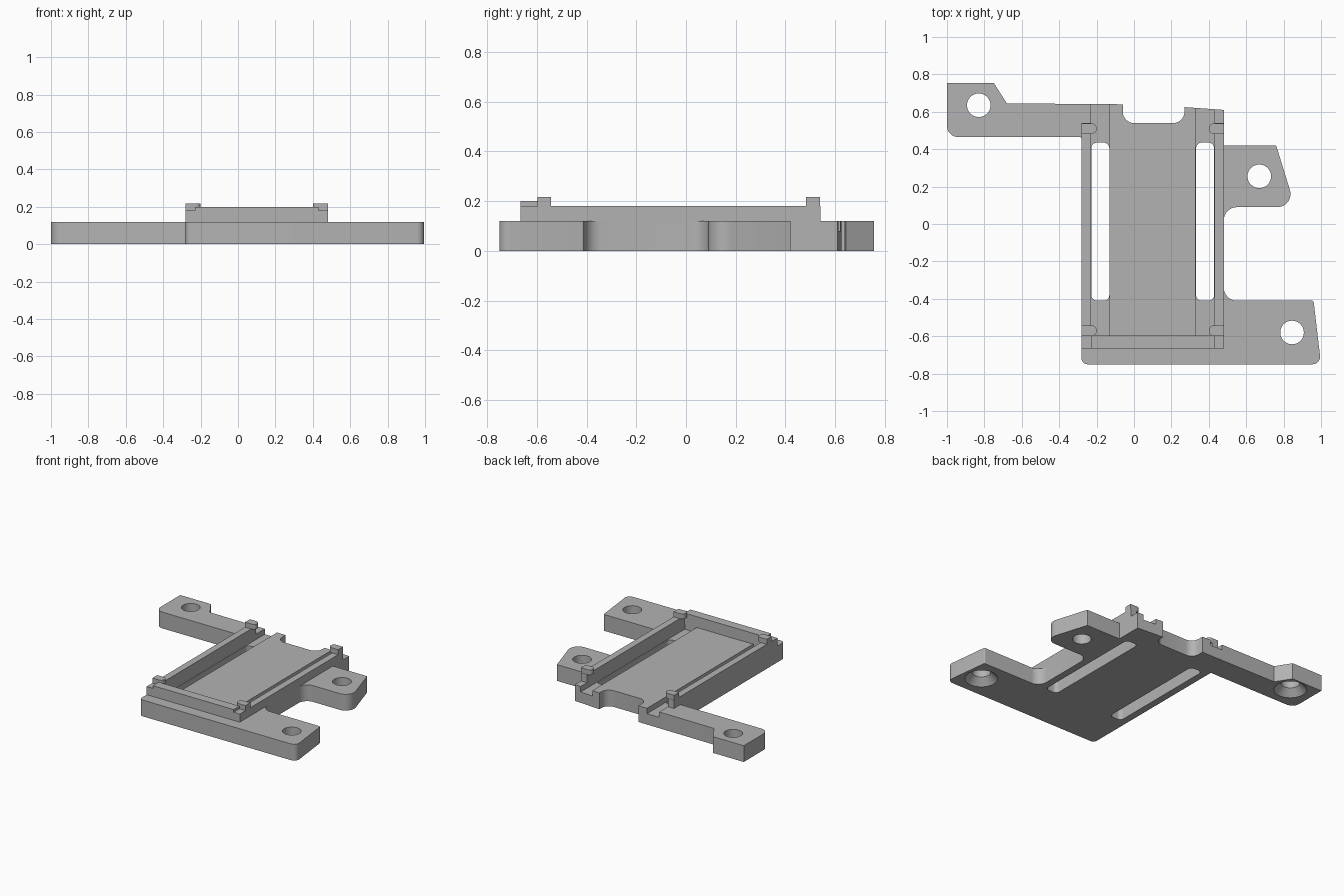
import bpy, bmesh, math
from mathutils import Vector

cube = bpy.data.objects.get("Cube")
if cube:
    bpy.data.objects.remove(cube, do_unlink=True)

grey = bpy.data.materials.new("plain_grey")
grey.use_nodes = True
GREY = (0.45, 0.45, 0.45, 1)
grey.diffuse_color = GREY
grey.node_tree.nodes["Principled BSDF"].inputs["Base Color"].default_value = GREY


def rounded(corners, steps=8):
    """Turn (x, y, radius) corners into an outline with filleted corners."""
    pts = []
    for i, (x, y, r) in enumerate(corners):
        p = Vector((x, y))
        if r == 0:
            pts.append(p)
            continue
        a = (Vector(corners[i - 1][:2]) - p).normalized()
        b = (Vector(corners[(i + 1) % len(corners)][:2]) - p).normalized()
        half = a.angle(b) / 2
        centre = p + (a + b).normalized() * r / math.sin(half)
        start = p + a * r / math.tan(half) - centre
        end = p + b * r / math.tan(half) - centre
        sweep = start.angle_signed(end)
        for k in range(steps + 1):
            t = -sweep * k / steps
            c, s = math.cos(t), math.sin(t)
            pts.append(centre + Vector((start.x * c - start.y * s,
                                        start.x * s + start.y * c)))
    return pts


def finish(name, bm):
    bmesh.ops.recalc_face_normals(bm, faces=bm.faces)
    mesh = bpy.data.meshes.new(name)
    bm.to_mesh(mesh)
    bm.free()
    mesh.materials.append(grey)
    ob = bpy.data.objects.new(name, mesh)
    bpy.context.collection.objects.link(ob)
    return ob


def prism(name, corners, z0, z1):
    bm = bmesh.new()
    face = bm.faces.new([bm.verts.new((p.x, p.y, z0)) for p in rounded(corners)])
    top = bmesh.ops.extrude_face_region(bm, geom=[face])["geom"]
    for v in top:
        if isinstance(v, bmesh.types.BMVert):
            v.co.z = z1
    return finish(name, bm)


def box(name, x0, x1, y0, y1, z0, z1, r=0):
    return prism(name, [(x0, y0, r), (x1, y0, r), (x1, y1, r), (x0, y1, r)], z0, z1)


def cone(name, x, y, z0, z1, r0, r1):
    bm = bmesh.new()
    bmesh.ops.create_cone(bm, cap_ends=True, segments=48, radius1=r0, radius2=r1,
                          depth=z1 - z0)
    bmesh.ops.translate(bm, verts=bm.verts, vec=(x, y, (z0 + z1) / 2))
    return finish(name, bm)


def cut(target, cutter):
    mod = target.modifiers.new("cut", "BOOLEAN")
    mod.operation = "DIFFERENCE"
    mod.solver = "EXACT"
    mod.object = cutter
    cutter.hide_render = True
    bpy.context.view_layer.objects.active = target
    bpy.ops.object.modifier_apply(modifier=mod.name)
    bpy.data.objects.remove(cutter, do_unlink=True)


TOP = 0.12
MID = 0.1          # middle line of the tray in x
OUT, INN, PAD = 0.38, 0.33, 0.23   # half widths: rail outside, rail inside, pad

# Base plate with three mounting tabs and a notch at the back
base = prism("base_plate", [
    (-0.28, -0.75, 0.03), (1.0, -0.75, 0.04), (0.96, -0.41, 0.01),
    (0.48, -0.41, 0.07), (0.48, 0.09, 0.07), (0.862, 0.09, 0.07),
    (0.76, 0.42, 0), (0.48, 0.42, 0), (0.48, 0.61, 0), (0.27, 0.625, 0),
    (0.27, 0.54, 0.06), (-0.06, 0.54, 0.06), (-0.06, 0.64, 0),
    (-0.68, 0.645, 0), (-0.75, 0.755, 0), (-1.0, 0.755, 0),
    (-1.0, 0.465, 0.06), (-0.28, 0.465, 0.01)], 0, TOP)

# Screw holes, two of them countersunk from below
for x, y, sunk in ((-0.83, 0.635, True), (0.67, 0.255, False), (0.845, -0.58, True)):
    cut(base, cone("hole_cutter", x, y, -0.1, 0.3, 0.063, 0.063))
    if sunk:
        cut(base, cone("sink_cutter", x, y, -0.01, 0.05, 0.12, 0.062))

# Side grooves and the long slots through their floors
for side in (-1, 1):
    a, b = sorted((MID + side * INN, MID + side * PAD))
    cut(base, box("groove_cutter", a, b, -0.6, 0.7, 0.08, 0.3))
    cut(base, box("slot_cutter", a + 0.002, b - 0.002, -0.41, 0.435, -0.1, 0.2, 0.03))

parts = [base]

# Side rails with a clip at each end
for side, label in ((-1, "right"), (1, "left")):
    a, b = sorted((MID + side * OUT, MID + side * INN))
    parts.append(box(label + "_rail", a, b, -0.665, 0.54, TOP, 0.18))
    for y, end in ((-0.57, "front"), (0.51, "back")):
        outer, tip = MID + side * OUT, MID + side * 0.3
        ring = [(outer, y - 0.028, 0), (tip, y - 0.028, 0.026),
                (tip, y + 0.028, 0.026), (outer, y + 0.028, 0)]
        if side < 0:
            ring.reverse()
        parts.append(prism(f"{end}_{label}_clip", ring, 0.18, 0.217))

# Front stop wall
parts.append(box("front_wall", MID - INN, MID + INN, -0.665, -0.597, TOP, 0.2))

for ob in parts:
    bpy.ops.object.select_all(action="DESELECT")
    ob.select_set(True)
    bpy.context.view_layer.objects.active = ob
    bpy.ops.object.shade_smooth_by_angle(angle=math.radians(30))
